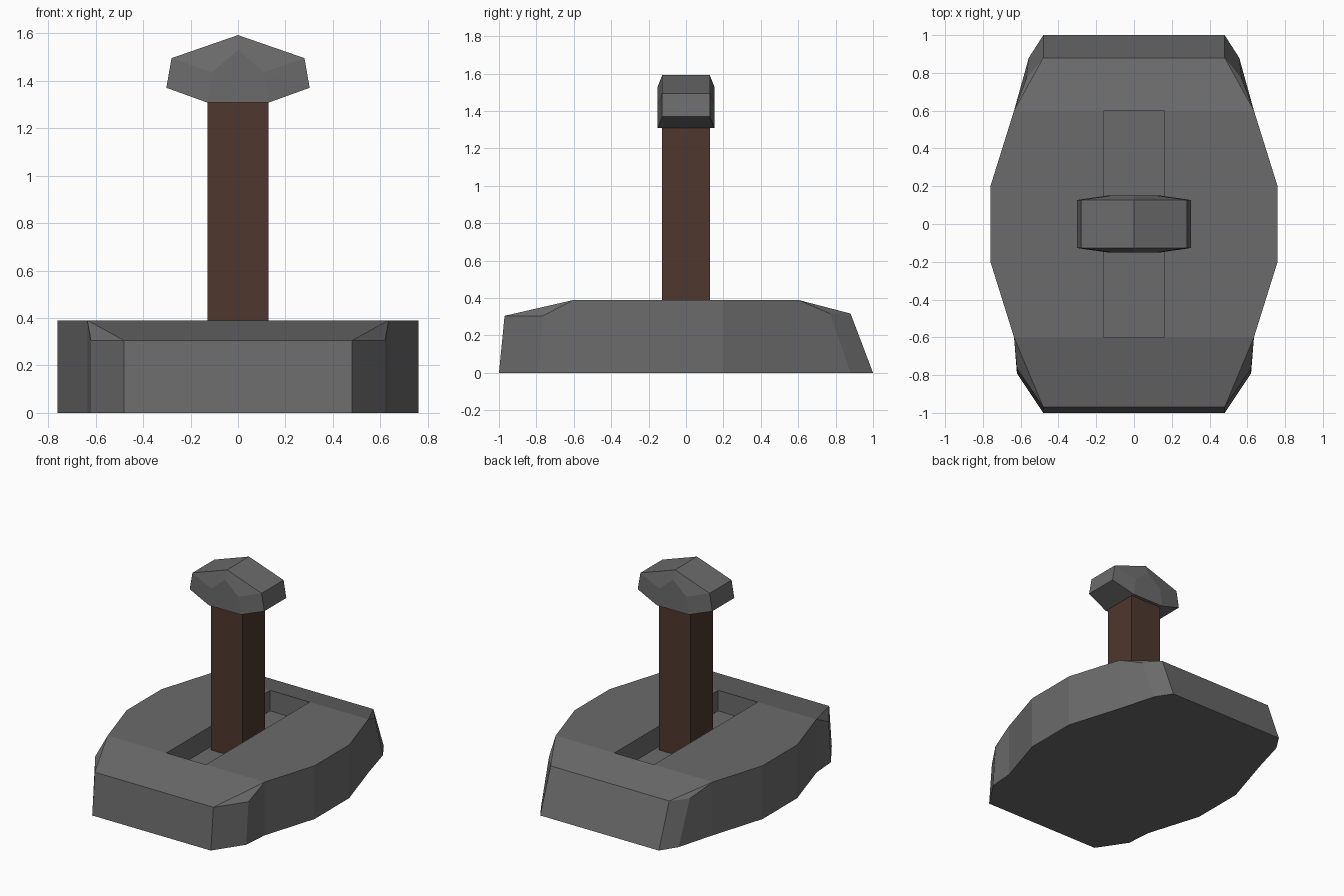
import bpy, bmesh

if "Cube" in bpy.data.objects:
    bpy.data.objects.remove(bpy.data.objects["Cube"])


def material(name, rgb):
    m = bpy.data.materials.new(name)
    m.diffuse_color = (*rgb, 1)
    m.use_nodes = True
    m.node_tree.nodes["Principled BSDF"].inputs["Base Color"].default_value = m.diffuse_color
    return m


stone = material("dark grey stone", (0.147, 0.147, 0.147))
wood = material("brown wood", (0.077, 0.039, 0.027))


def build(name, faces, mat, mirrors):
    """Make a closed flat-shaded mesh from faces repeated with each (x, y) sign pair."""
    bm = bmesh.new()
    for sx, sy in mirrors:
        for f in faces:
            bm.faces.new([bm.verts.new((x * sx, y * sy, z)) for x, y, z in f])
    bmesh.ops.remove_doubles(bm, verts=bm.verts, dist=0.0005)
    bmesh.ops.recalc_face_normals(bm, faces=bm.faces)
    me = bpy.data.meshes.new(name)
    bm.to_mesh(me)
    bm.free()
    me.materials.append(mat)
    ob = bpy.data.objects.new(name, me)
    bpy.context.collection.objects.link(ob)
    return ob


# Base: right half, mirrored in x, with a slot sunk in its flat top
T, F = 0.39, 0.24           # top and slot floor heights
S, L = 0.16, 0.6            # slot half width and half length
E = 0.48                    # half width of the end faces
faces = [
    [(S, -L, T), (E, -L, T), (0.635, -L, T), (0.76, -0.2, T),
     (0.76, 0.2, T), (0.635, L, T), (E, L, T), (S, L, T)],
    [(S, -L, T), (S, L, T), (S, L, F), (S, -L, F)],
    [(0, -L, F), (S, -L, F), (S, L, F), (0, L, F)],
]
# straight sides
side = [(0.635, -L), (0.76, -0.2), (0.76, 0.2), (0.635, L)]
for a, b in zip(side, side[1:]):
    faces.append([(*a, 0), (*b, 0), (*b, T), (*a, T)])
# sloping front and back ends: direction, end top y, height, corner top, corner bottom
for d, ye, h, (cx, cy), (bx, by) in (
        (-1, 0.97, 0.305, (0.62, 0.765), (0.62, 0.79)),
        (1, 0.88, 0.317, (0.57, 0.77), (0.557, 0.88))):
    end_top, end_low = (E, d * ye, h), (E, d, 0)
    cor_top, cor_low = (cx, d * cy, h), (bx, d * by, 0)
    hip, hip_low = (0.635, d * L, T), (0.635, d * L, 0)
    faces += [
        [(0, d * L, T), (S, d * L, T), (E, d * L, T), end_top, (0, d * ye, h)],
        [(E, d * L, T), hip, end_top],
        [hip, cor_top, end_top],
        [(0, d * ye, h), end_top, end_low, (0, d, 0)],
        [end_top, cor_top, cor_low, end_low],
        [cor_top, hip, hip_low, cor_low],
        [(0, d * L, T), (S, d * L, T), (S, d * L, F), (0, d * L, F)],
    ]
# underside
faces.append([(0, -1, 0), (E, -1, 0), (0.62, -0.79, 0)] + [(x, y, 0) for x, y in side]
             + [(0.557, 0.88, 0), (E, 1, 0), (0, 1, 0)])
build("base", faces, stone, [(1, 1), (-1, 1)])

# Post: square column standing in the slot
bpy.ops.mesh.primitive_cube_add(size=1, location=(0, 0, (F + 1.32) / 2))
post = bpy.context.object
post.name = "post"
post.scale = (0.256, 0.256, 1.32 - F)
post.data.materials.append(wood)

# Head: one quarter, mirrored in x and y
Y, B = -0.127, -0.152       # rim and bulging panel depths
peak, shoulder, tip = (0, Y, 1.592), (0.28, Y, 1.495), (0.302, Y, 1.37)
p_top, p_side, p_low = (0, B, 1.53), (0.11, B, 1.435), (0.13, B, 1.308)


def mid(p):
    return (p[0], 0, p[2])


p_mid = (0, B, 1.308)
head = [
    [p_mid, p_low, p_side, p_top],
    [peak, p_top, p_side, shoulder],
    [shoulder, p_side, tip],
    [p_side, p_low, tip],
]
for a, b in ((peak, shoulder), (shoulder, tip), (tip, p_low), (p_low, p_mid)):
    head.append([a, b, mid(b), mid(a)])
build("head", head, stone, [(sx, sy) for sx in (1, -1) for sy in (1, -1)])
